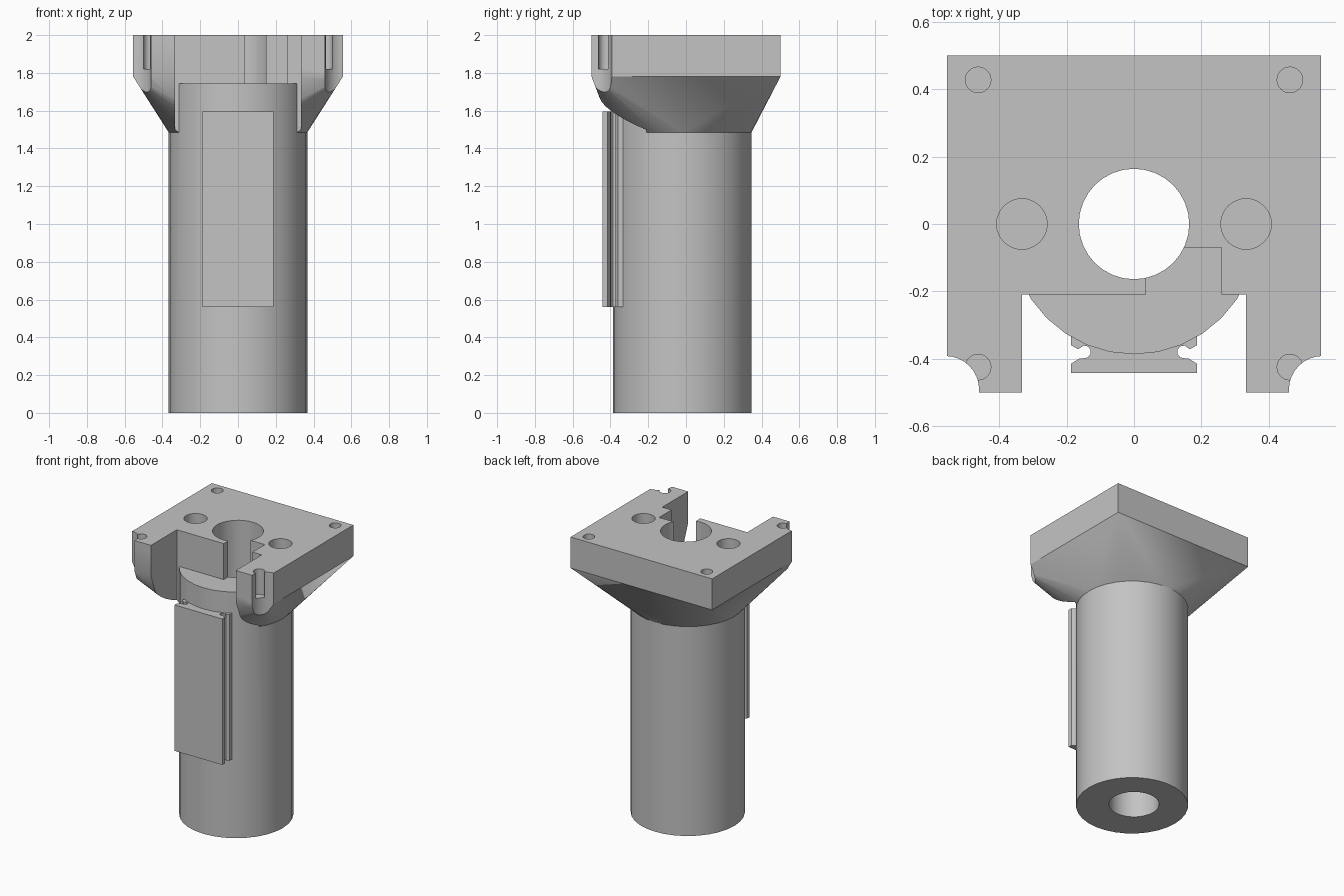
import bpy
import bmesh
from math import cos, sin, pi, radians

cube = bpy.data.objects.get("Cube")
if cube:
    bpy.data.objects.remove(cube, do_unlink=True)

TOP, RIM, NECK, LEDGE = 2.0, 1.78, 1.485, 1.745
HALF_X, HALF_Y = 0.555, 0.5

grey = bpy.data.materials.new("plain_grey")
grey.use_nodes = True
grey.diffuse_color = (0.55, 0.55, 0.55, 1)
grey.node_tree.nodes["Principled BSDF"].inputs["Base Color"].default_value = grey.diffuse_color


def finish(name, bm):
    bmesh.ops.recalc_face_normals(bm, faces=bm.faces)
    mesh = bpy.data.meshes.new(name)
    bm.to_mesh(mesh)
    bm.free()
    mesh.materials.append(grey)
    obj = bpy.data.objects.new(name, mesh)
    bpy.context.collection.objects.link(obj)
    return obj


def circle(x, y, r, n=32):
    return [(x + r * cos(2 * pi * i / n), y + r * sin(2 * pi * i / n)) for i in range(n)]


def rect(x0, x1, y0, y1):
    return [(x0, y0), (x1, y0), (x1, y1), (x0, y1)]


def prism(name, outline, z0, z1):
    bm = bmesh.new()
    base = bm.faces.new([bm.verts.new((x, y, z0)) for x, y in outline])
    new = bmesh.ops.extrude_face_region(bm, geom=[base])["geom"]
    verts = [v for v in new if isinstance(v, bmesh.types.BMVert)]
    bmesh.ops.translate(bm, verts=verts, vec=(0, 0, z1 - z0))
    return finish(name, bm)


def select(obj):
    bpy.ops.object.select_all(action='DESELECT')
    obj.select_set(True)
    bpy.context.view_layer.objects.active = obj


def combine(obj, other, operation):
    select(obj)
    mod = obj.modifiers.new("combine", 'BOOLEAN')
    mod.operation, mod.solver, mod.object = operation, 'EXACT', other
    bpy.ops.object.modifier_apply(modifier=mod.name)
    bpy.data.objects.remove(other, do_unlink=True)


def cut(obj, outline, z0, z1=TOP + 0.1):
    combine(obj, prism("cutter", outline, z0, z1), 'DIFFERENCE')


# Head: square block that flares out of the round column
column_ring = circle(0, -0.02, 0.367)
block = rect(-HALF_X, HALF_X, -HALF_Y, HALF_Y)
bm = bmesh.new()
for ring, z in ((column_ring, NECK), (block, RIM), (block, TOP)):
    for x, y in ring:
        bm.verts.new((x, y, z))
bmesh.ops.convex_hull(bm, input=bm.verts)
body = finish("mount_body", bm)

# Front slot between the two arms, then the column showing inside it
cut(body, rect(-0.333, 0.333, -0.7, -0.21), 1.3)
combine(body, prism("column", column_ring, 0, LEDGE), 'UNION')

# Side pocket and central bore
cut(body, rect(0.035, 0.26, -0.215, -0.07), LEDGE)
cut(body, circle(0, 0, 0.164), -0.1)

# Magnet holes, screw holes and scooped front corners
for side in (-1, 1):
    cut(body, circle(side * 0.333, 0, 0.075), 1.8)
    cut(body, circle(side * 0.463, 0.428, 0.038), 1.82)
    cut(body, circle(side * 0.56, -0.492, 0.1), 1.3)
    cut(body, circle(side * 0.463, -0.425, 0.038), 1.82)

# Front rail plate with a rounded groove down each side
half = [(0.187, -0.443), (0.187, -0.415), (0.163, -0.4)]
half += [(0.147 + 0.019 * cos(a), -0.38 + 0.019 * sin(a))
         for a in (radians(-80 - 40 * i) for i in range(6))]
half += [(0.166, -0.372), (0.187, -0.36), (0.187, -0.33), (0.15, -0.28)]
outline = half + [(-x, y) for x, y in reversed(half)]
rail = prism("front_rail_plate", outline, 0.56, 1.595)

for obj in (body, rail):
    select(obj)
    bpy.ops.object.shade_smooth_by_angle(angle=radians(25))
